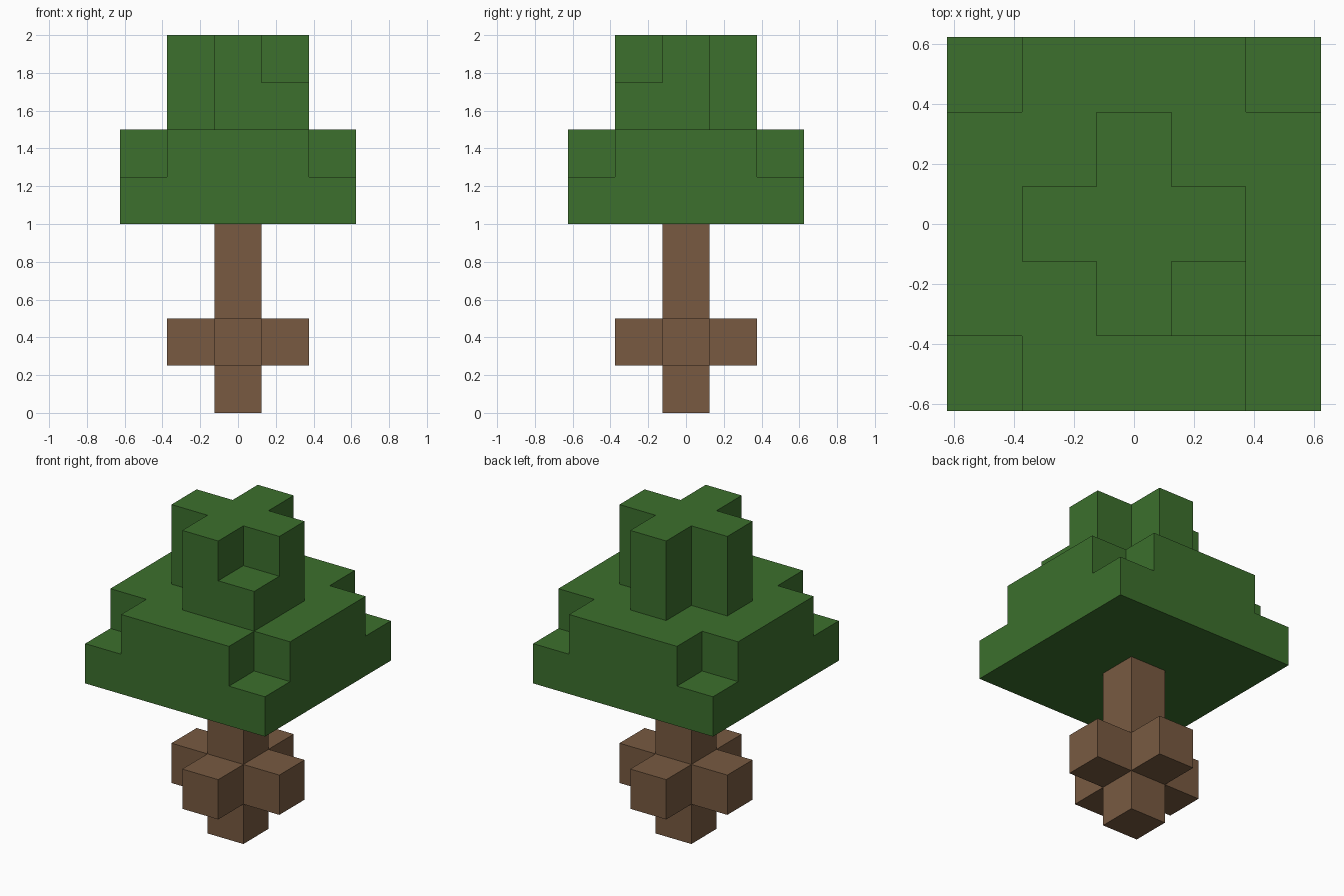
import bpy
import bmesh
from mathutils import Vector

UNIT = 0.25  # edge length of one block

if "Cube" in bpy.data.objects:
    bpy.data.objects.remove(bpy.data.objects["Cube"])


def make_material(name, color):
    mat = bpy.data.materials.new(name)
    mat.use_nodes = True
    mat.diffuse_color = color
    mat.node_tree.nodes["Principled BSDF"].inputs["Base Color"].default_value = color
    return mat


def layer(radius, z, keep):
    """Blocks of one horizontal layer whose (x, y) cell passes the rule."""
    span = range(-radius, radius + 1)
    return {(x, y, z) for x in span for y in span if keep(x, y)}


def build_blocks(name, cells, solid, mat):
    """Make a clean outer skin for the cells, skipping faces hidden by solid blocks."""
    bm = bmesh.new()
    for cell in cells:
        center = Vector(cell) + Vector((0, 0, 0.5))
        for axis in range(3):
            for sign in (-1, 1):
                normal = Vector((0, 0, 0))
                normal[axis] = sign
                neighbour = tuple(int(c + n) for c, n in zip(cell, normal))
                if neighbour in solid:
                    continue
                u = Vector((0, 0, 0))
                u[(axis + 1) % 3] = 0.5
                v = normal.cross(u)
                mid = center + normal / 2
                corners = (mid - u - v, mid + u - v, mid + u + v, mid - u + v)
                bm.faces.new([bm.verts.new(p * UNIT) for p in corners])
    bmesh.ops.remove_doubles(bm, verts=bm.verts[:], dist=0.001)
    bmesh.ops.dissolve_limit(bm, angle_limit=0.01, verts=bm.verts[:], edges=bm.edges[:])
    mesh = bpy.data.meshes.new(name)
    bm.to_mesh(mesh)
    bm.free()
    mesh.materials.append(mat)
    obj = bpy.data.objects.new(name, mesh)
    bpy.context.collection.objects.link(obj)
    return obj


def everything(x, y):
    return True


def plus(x, y):
    return x == 0 or y == 0


def no_corners(x, y):
    return abs(x) + abs(y) < 4


# Trunk column with four side stubs
trunk = {(0, 0, z) for z in range(4)} | layer(1, 1, plus)

# Wide lower canopy, then a cross-shaped crown with one extra corner block
leaves = layer(2, 4, everything) | layer(2, 5, no_corners)
leaves |= layer(1, 6, plus) | layer(1, 7, plus) | {(1, -1, 6)}

solid = trunk | leaves
build_blocks("trunk", trunk, solid, make_material("bark brown", (0.188, 0.102, 0.053, 1)))
build_blocks("canopy", leaves, solid, make_material("leaf green", (0.045, 0.162, 0.026, 1)))
